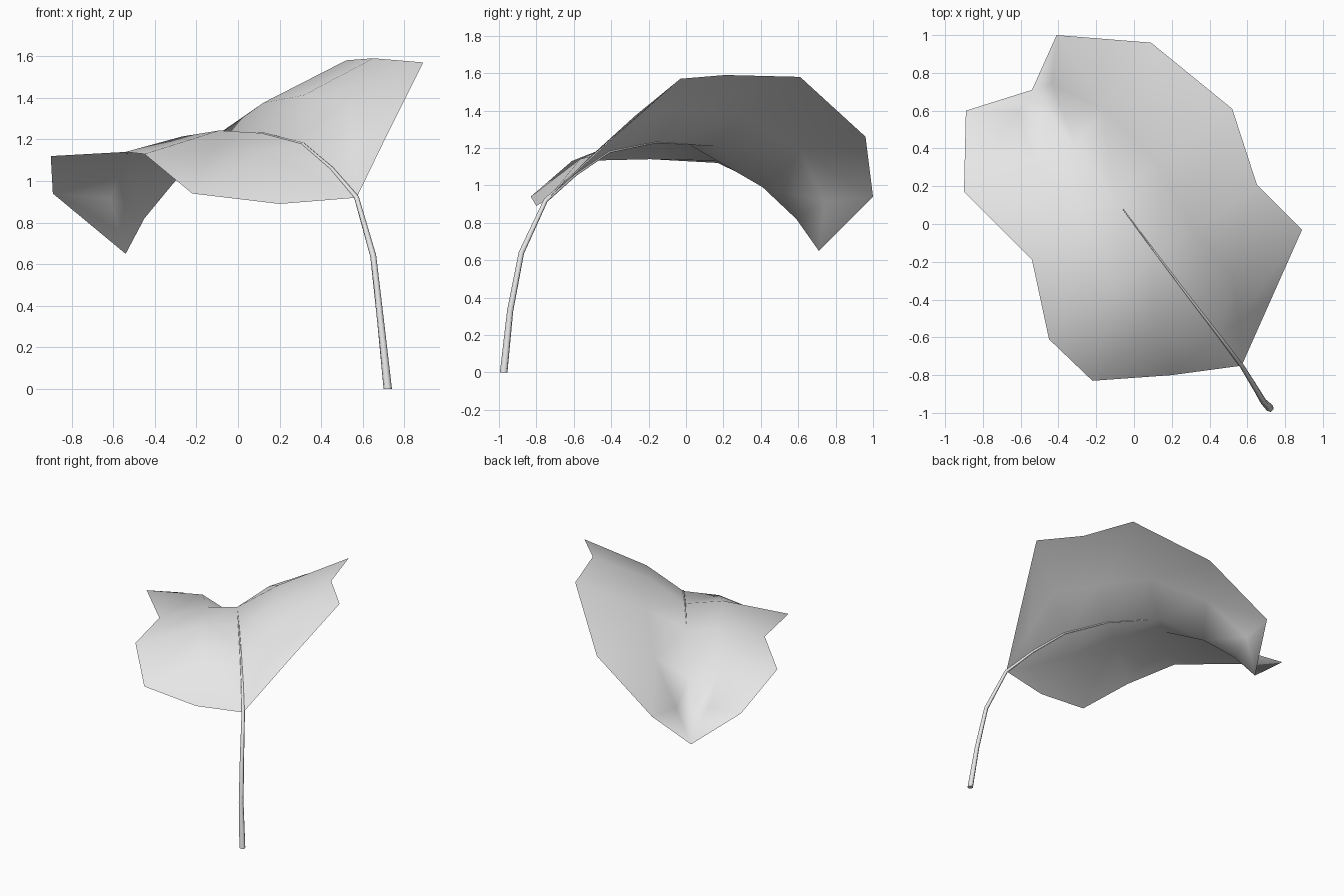
import bpy
import bmesh
from mathutils import Vector

default_cube = bpy.data.objects.get("Cube")
if default_cube:
    bpy.data.objects.remove(default_cube, do_unlink=True)


def make_material(name, colour):
    material = bpy.data.materials.new(name)
    material.use_nodes = True
    material.diffuse_color = colour
    shader = next(n for n in material.node_tree.nodes if n.type == "BSDF_PRINCIPLED")
    shader.inputs["Base Color"].default_value = colour
    shader.inputs["Roughness"].default_value = 0.8
    return material


def add_mesh_object(name, mesh, material):
    mesh.materials.clear()
    mesh.materials.append(material)
    mesh.polygons.foreach_set("use_smooth", [True] * len(mesh.polygons))
    mesh.update()
    obj = bpy.data.objects.new(name, mesh)
    bpy.context.scene.collection.objects.link(obj)
    return obj


plain_grey = make_material("plain grey", (0.8, 0.8, 0.8, 1))

# Leaf: ribs running from left rim over the midrib to the right rim
leaf_base = (0.57, -0.75, 0.92)
leaf_tip = (-0.54, 0.71, 0.65)
left_rim = [(0.2, -0.8, 0.89), (-0.22, -0.83, 0.94), (-0.45, -0.61, 1.13),
            (-0.54, -0.19, 1.14), (-0.9, 0.17, 1.12), (-0.89, 0.6, 0.94)]
midrib = [(0.45, -0.59, 1.06), (0.31, -0.41, 1.18), (0.12, -0.16, 1.23),
          (-0.11, 0.15, 1.21), (-0.31, 0.41, 0.99), (-0.45, 0.59, 0.82)]
right_rim = [(0.73, -0.39, 1.25), (0.89, -0.03, 1.57), (0.65, 0.21, 1.59),
             (0.52, 0.61, 1.58), (0.09, 0.96, 1.26), (-0.41, 1.0, 0.94)]
crown_lift = [0.02, 0.05, 0.05, 0.03, 0.09, 0.05]


def crown_point(middle, rim, lift):
    """Point partway from midrib to rim, raised to puff up each half."""
    return Vector(middle).lerp(Vector(rim), 0.37) + Vector((0, 0, lift))


def build_leaf():
    bm = bmesh.new()
    base = bm.verts.new(leaf_base)
    tip = bm.verts.new(leaf_tip)
    ribs = []
    for left, middle, right, lift in zip(left_rim, midrib, right_rim, crown_lift):
        points = [left, crown_point(middle, left, lift), middle,
                  crown_point(middle, right, lift), right]
        ribs.append([bm.verts.new(point) for point in points])

    # Quads between neighbouring ribs
    for near, far in zip(ribs, ribs[1:]):
        for a, b, c, d in zip(near, near[1:], far[1:], far):
            bm.faces.new((a, b, c, d))

    # Fans closing the leaf at the stem and at the drooping tip
    first, last = ribs[0], ribs[-1]
    for a, b in zip(first, first[1:]):
        bm.faces.new((base, b, a))
    for a, b in zip(last, last[1:]):
        bm.faces.new((a, b, tip))

    mesh = bpy.data.meshes.new("leaf")
    bm.to_mesh(mesh)
    bm.free()
    return mesh


add_mesh_object("leaf", build_leaf(), plain_grey)


# Stem: a tapering bent tube that follows the midrib into the leaf
def build_stem():
    lower_path = [(0.72, -0.975, 0), (0.685, -0.94, 0.33), (0.65, -0.88, 0.64)]
    path = lower_path + [leaf_base] + midrib[:3] + [(-0.06, 0.08, 1.215)]
    thickness = [0.021, 0.017, 0.015, 0.012, 0.009, 0.007, 0.005, 0.002]

    curve = bpy.data.curves.new("stem_path", "CURVE")
    curve.dimensions = "3D"
    curve.bevel_depth = 1
    curve.bevel_resolution = 1
    curve.use_fill_caps = True
    spline = curve.splines.new("POLY")
    spline.points.add(len(path) - 1)
    for point, place, radius in zip(spline.points, path, thickness):
        point.co = (*place, 1)
        point.radius = radius

    helper = bpy.data.objects.new("stem_path", curve)
    bpy.context.scene.collection.objects.link(helper)
    bpy.context.view_layer.update()
    evaluated = helper.evaluated_get(bpy.context.evaluated_depsgraph_get())
    mesh = bpy.data.meshes.new_from_object(evaluated)
    bpy.data.objects.remove(helper, do_unlink=True)
    bpy.data.curves.remove(curve)

    # Rest the foot flat on the ground
    for vertex in mesh.vertices:
        if vertex.co.z < 0.05:
            vertex.co.z = 0
    return mesh


add_mesh_object("stem", build_stem(), plain_grey)
